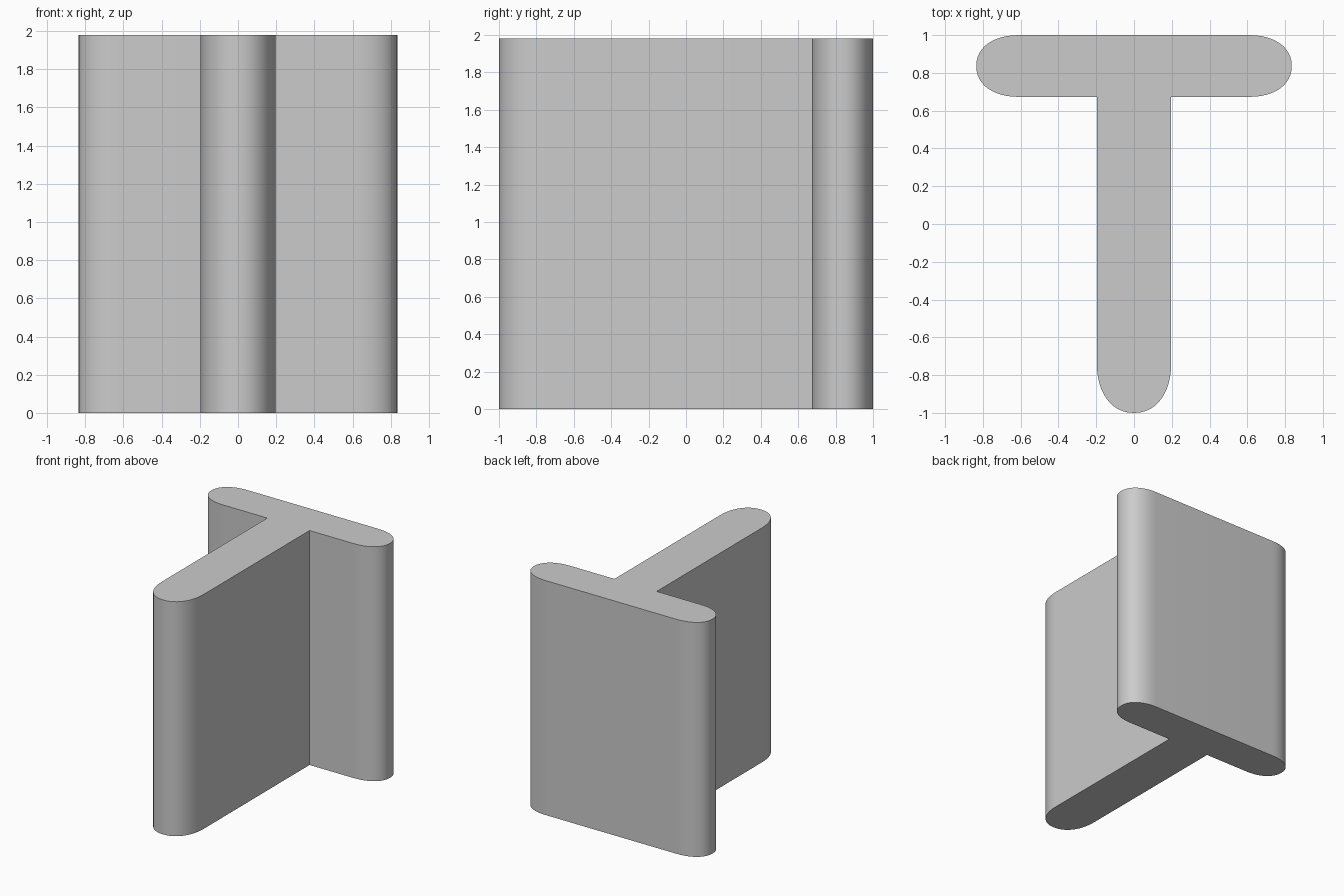
import bpy, bmesh, math
from mathutils import Vector

cube = bpy.data.objects.get("Cube")
if cube:
    bpy.data.objects.remove(cube, do_unlink=True)

HEIGHT = 1.98
STEM_HALF = 0.197
BAR_FRONT, BAR_BACK = 0.673, 1.0
BAR_MID, BAR_HALF = (BAR_FRONT + BAR_BACK) / 2, (BAR_BACK - BAR_FRONT) / 2
BAR_END = 0.835


def rounded_end(tip, outward, half, length, power=2.2, steps=24):
    """Points around a soft rounded end, counter-clockwise."""
    outward = Vector(outward)
    side = Vector((-outward.y, outward.x))
    base = Vector(tip) - outward * length
    points = []
    for i in range(steps + 1):
        a = math.pi * (i / steps - 0.5)
        s, c = math.sin(a), max(math.cos(a), 0.0)
        u = math.copysign(abs(s) ** (2 / power), s) * half
        points.append(base + side * u + outward * c ** (2 / power) * length)
    return points


# T-shaped outline: stem end, inner corners and both bar ends
outline = rounded_end((0, -1), (0, -1), STEM_HALF, 0.27)
outline.append(Vector((STEM_HALF, BAR_FRONT)))
outline += rounded_end((BAR_END, BAR_MID), (1, 0), BAR_HALF, 0.23)
outline += rounded_end((-BAR_END, BAR_MID), (-1, 0), BAR_HALF, 0.23)
outline.append(Vector((-STEM_HALF, BAR_FRONT)))

# Extrude the outline to full height
bm = bmesh.new()
base = bm.faces.new([bm.verts.new((p.x, p.y, 0)) for p in outline])
top = bmesh.ops.extrude_face_region(bm, geom=[base], use_keep_orig=True)
bmesh.ops.translate(bm, vec=(0, 0, HEIGHT),
                    verts=[v for v in top["geom"] if isinstance(v, bmesh.types.BMVert)])
bmesh.ops.recalc_face_normals(bm, faces=bm.faces)
mesh = bpy.data.meshes.new("t_profile_bar")
bm.to_mesh(mesh)
bm.free()
bar = bpy.data.objects.new("t_profile_bar", mesh)
bpy.context.collection.objects.link(bar)

# Plain grey
grey = bpy.data.materials.new("plain_grey")
grey.use_nodes = True
colour = (0.6, 0.6, 0.6, 1)
grey.diffuse_color = colour
grey.node_tree.nodes["Principled BSDF"].inputs["Base Color"].default_value = colour
mesh.materials.append(grey)

# Smooth rounded ends, crisp rims
bpy.ops.object.select_all(action="DESELECT")
bar.select_set(True)
bpy.context.view_layer.objects.active = bar
bpy.ops.object.shade_smooth_by_angle(angle=math.radians(30))
